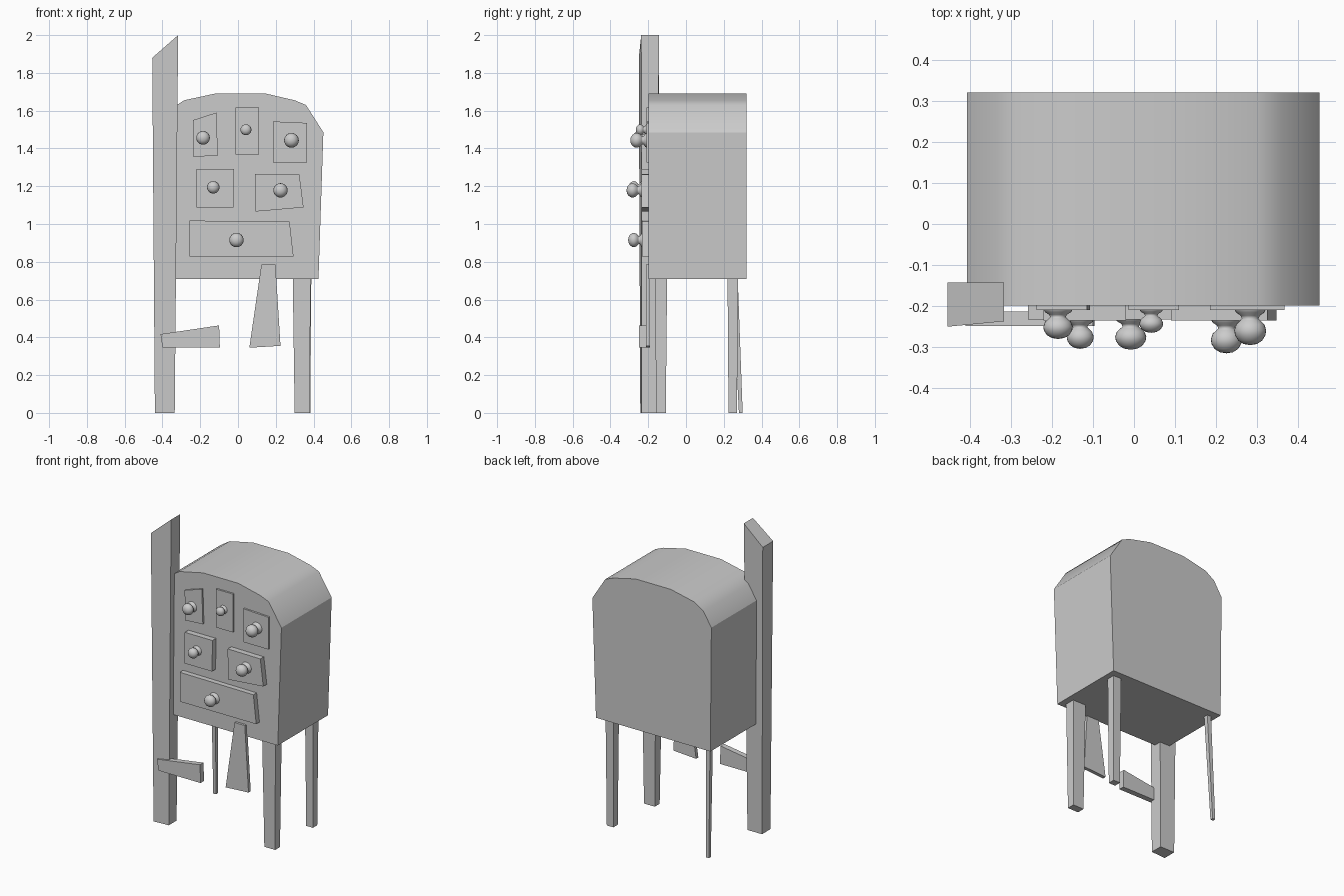
import bpy, bmesh, math

if "Cube" in bpy.data.objects:
    bpy.data.objects.remove(bpy.data.objects["Cube"])

FRONT, BACK, BASE = -0.198, 0.32, 0.71


def finish(name, bm):
    bmesh.ops.recalc_face_normals(bm, faces=bm.faces)
    me = bpy.data.meshes.new(name)
    bm.to_mesh(me)
    bm.free()
    ob = bpy.data.objects.new(name, me)
    bpy.context.collection.objects.link(ob)
    return ob


def bridge(name, ring_a, ring_b, smooth=()):
    """Closed solid between two matching rings of points."""
    bm = bmesh.new()
    a = [bm.verts.new(p) for p in ring_a]
    b = [bm.verts.new(p) for p in ring_b]
    n = len(a)
    bm.faces.new(a)
    bm.faces.new(b[::-1])
    for i in range(n):
        j = (i + 1) % n
        f = bm.faces.new((a[i], a[j], b[j], b[i]))
        f.smooth = i in smooth
    # keep the end caps crisp
    for e in bm.edges:
        if any(len(f.verts) > 4 for f in e.link_faces):
            e.smooth = False
    return finish(name, bm)


def board(name, pts, y0, y1, smooth=()):
    """Front-view (x, z) outline extruded along y."""
    return bridge(name, [(x, y0, z) for x, z in pts],
                  [(x, y1, z) for x, z in pts], smooth)


def rect(x0, x1, y0, y1, z):
    return [(x0, y0, z), (x1, y0, z), (x1, y1, z), (x0, y1, z)]


KNOB = [(0.95, 0), (0.88, 0.14), (0.6, 0.32), (0.52, 0.5), (0.62, 0.6),
        (0.88, 0.85), (1.0, 1.2), (0.95, 1.5), (0.75, 1.82), (0.42, 2.03)]


def knob(name, x, y, z, r, length, seg=24):
    """Turned knob pointing towards -y."""
    k = length / 2.1
    bm = bmesh.new()
    rings = []
    for pr, pd in KNOB:
        rings.append([bm.verts.new((x + r * pr * math.cos(t), y - pd * k,
                                    z + r * pr * math.sin(t)))
                      for t in (2 * math.pi * i / seg for i in range(seg))])
    tip = bm.verts.new((x, y - length, z))
    bm.faces.new(rings[0])
    for i in range(seg):
        j = (i + 1) % seg
        for a, b in zip(rings, rings[1:]):
            bm.faces.new((a[i], a[j], b[j], b[i])).smooth = True
        bm.faces.new((rings[-1][i], rings[-1][j], tip)).smooth = True
    return finish(name, bm)


# cabinet body with rounded top (only the curved top is smooth)
body = [(-0.40, BASE), (0.426, BASE), (0.452, 1.485), (0.36, 1.63),
        (0.30, 1.655), (0.14, 1.692), (-0.114, 1.692), (-0.285, 1.655),
        (-0.35, 1.612), (-0.407, 1.52)]
board("cabinet_body", body, FRONT, BACK, smooth=range(2, 9))

# tall corner post with slanted top
bridge("corner_post",
       [(-0.44, -0.242, 0), (-0.335, -0.235, 0), (-0.335, -0.155, 0), (-0.44, -0.155, 0)],
       [(-0.454, -0.25, 1.88), (-0.317, -0.237, 2.0),
        (-0.317, -0.143, 2.0), (-0.454, -0.143, 1.88)])

# legs
legs = {
    "front_right_leg": ((0.29, 0.385, -0.165, -0.10), (0.30, 0.378, -0.157, -0.107)),
    "back_right_leg": ((0.33, 0.388, 0.22, 0.275), (0.335, 0.383, 0.225, 0.27)),
    "thin_back_left_leg": ((-0.365, -0.336, 0.245, 0.274), (-0.375, -0.355, 0.28, 0.30)),
}
for name, (top, bottom) in legs.items():
    bridge(name, rect(*bottom, 0), rect(*top, BASE))

# loose boards below the cabinet
board("cross_board", [(-0.41, 0.417), (-0.10, 0.463), (-0.096, 0.345), (-0.40, 0.345)],
      -0.249, -0.213)
board("hanging_board", [(0.124, 0.785), (0.198, 0.785), (0.225, 0.355), (0.06, 0.345)],
      -0.213, -0.19)

# drawer fronts: outline, front y, knob (x, z, radius, length)
drawers = {
    "top_left": ([(-0.238, 1.55), (-0.114, 1.59), (-0.107, 1.363), (-0.235, 1.355)],
                 -0.21, (-0.185, 1.456, 0.036, 0.07)),
    "top_middle": ([(-0.013, 1.618), (0.11, 1.618), (0.11, 1.368), (-0.013, 1.368)],
                   -0.21, (0.042, 1.499, 0.029, 0.055)),
    "top_right": ([(0.185, 1.543), (0.366, 1.535), (0.366, 1.325), (0.185, 1.325)],
                  -0.21, (0.283, 1.443, 0.039, 0.085)),
    "middle_left": ([(-0.22, 1.29), (-0.02, 1.29), (-0.023, 1.087), (-0.22, 1.087)],
                    -0.235, (-0.131, 1.194, 0.033, 0.069)),
    "middle_right": ([(0.09, 1.265), (0.325, 1.262), (0.347, 1.088), (0.092, 1.066)],
                     -0.235, (0.225, 1.178, 0.038, 0.08)),
    "bottom": ([(-0.258, 1.018), (0.273, 1.013), (0.294, 0.827), (-0.258, 0.827)],
               -0.232, (-0.008, 0.915, 0.038, 0.074)),
}
for name, (pts, y, (kx, kz, r, length)) in drawers.items():
    board(name + "_drawer", pts, y, FRONT + 0.005)
    knob(name + "_knob", kx, y, kz, r, length)
